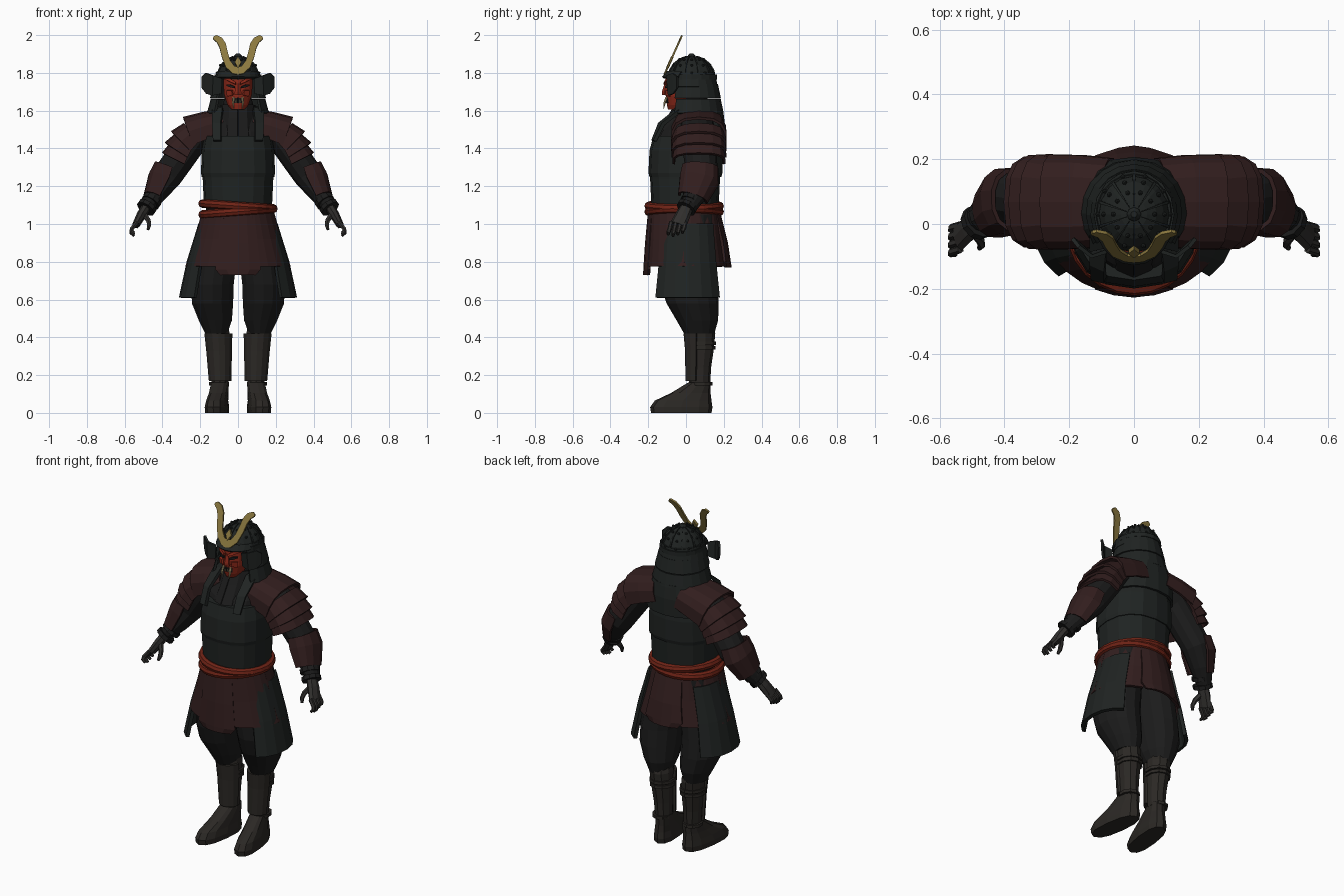
import bpy, bmesh
from math import sin, cos, pi, radians
from mathutils import Vector

COL = dict(iron=(.014, .017, .016), cloth=(.011, .011, .011), leather=(.032, .013, .013), boot=(.024, .021, .018),
           hand=(.03, .028, .026), red=(.26, .022, .01), rope=(.16, .017, .008), gold=(.26, .19, .05), bone=(.5, .4, .2))
MAT = {}
for k, c in COL.items():
    MAT[k] = bpy.data.materials.new(k)
    MAT[k].diffuse_color = (*c, 1)


def finish(name, bm, mat, th=0, mirror=False):
    bmesh.ops.recalc_face_normals(bm, faces=bm.faces)
    me = bpy.data.meshes.new(name)
    bm.to_mesh(me)
    bm.free()
    me.materials.append(MAT[mat])
    ob = bpy.data.objects.new(name, me)
    bpy.context.collection.objects.link(ob)
    if th:
        m = ob.modifiers.new('thick', 'SOLIDIFY')
        m.thickness, m.offset = th, 0
    if mirror:
        ob.modifiers.new('mirror', 'MIRROR')
    return ob


def loft(name, rings, mat, n=12, arc=None, p=1, th=.014, mirror=False, follow=False):
    """Skin rings (x, y, z, rx, ry); arc = angle range from the front for open shells."""
    bm = bmesh.new()
    C = [Vector(r[:3]) for r in rings]
    a0, a1 = arc or (0, 360)
    cnt = n + 1 if arc else n
    rows = []
    for i, r in enumerate(rings):
        t = (C[min(i + 1, len(C) - 1)] - C[max(i - 1, 0)]).normalized() if follow else Vector((0, 0, 1))
        u = Vector((0, 1, 0))
        u = (u - t * u.dot(t)).normalized()
        v = u.cross(t)
        row = []
        for j in range(cnt):
            a = radians(a0 + (a1 - a0) * j / n)
            s, c = sin(a), cos(a)
            s, c = [abs(q) ** p * (1 if q > 0 else -1) for q in (s, c)]
            row.append(bm.verts.new(C[i] + v * r[3] * s - u * r[4] * c))
        rows.append(row)
    for A, B in zip(rows, rows[1:]):
        for j in range(n):
            k = (j + 1) % cnt
            bm.faces.new((A[j], A[k], B[k], B[j]))
    if not arc:
        bm.faces.new(rows[0])
        bm.faces.new(rows[-1])
    return finish(name, bm, mat, th if arc else 0, mirror)


def strip(name, pairs, mat, th=.012, mirror=True):
    """Flat plate made of quads between successive point pairs."""
    bm = bmesh.new()
    P = [(bm.verts.new(a), bm.verts.new(b)) for a, b in pairs]
    for (a, b), (c, d) in zip(P, P[1:]):
        bm.faces.new((a, b, d, c))
    return finish(name, bm, mat, th, mirror)


# boots with straps
foot = loft('foot', [(.1, -.025, 0, .058, .16), (.1, -.025, .03, .06, .165), (.1, -.015, .065, .054, .15),
                     (.097, .025, .105, .05, .105), (.095, .07, .16, .047, .06)], 'boot', 12, p=.8, mirror=True)
for v in foot.data.vertices:
    v.co.x -= .12 * (v.co.y - .07)
loft('shin', [(.095, .072, .14, .046, .055), (.097, .075, .24, .052, .058), (.1, .08, .33, .06, .066),
              (.105, .08, .42, .064, .075), (.108, .075, .45, .06, .07)], 'boot', 10, mirror=True)
for z, rx, ry in ((.145, .055, .062), (.335, .07, .078), (.36, .071, .08)):
    loft('boot_strap', [(.1, .078, z, rx, ry), (.1, .078, z + .018, rx, ry)], 'boot', 10, mirror=True)
loft('shin_guard', [(.095, .07, .17, .055, .066), (.1, .075, .33, .064, .073), (.104, .078, .42, .07, .084)],
     'boot', 6, (-75, 75), mirror=True)

# baggy trousers
loft('trouser_leg', [(.115, .07, .42, .06, .08), (.12, .06, .49, .09, .11), (.135, .035, .58, .112, .138),
                     (.135, .015, .68, .115, .15), (.115, 0, .85, .115, .155), (.09, 0, 1.05, .1, .15)],
     'cloth', 14, mirror=True)

# thigh guards and skirt panels
loft('thigh_guard', [(0, .005, 1.0, .2, .17), (0, .005, .8, .262, .19), (0, .005, .61, .303, .215)],
     'iron', 6, (45, 138), p=.85, th=.02, mirror=True)
WAIST = (0, -.01, 1.06, .185, .185)
for nm, arc, zb, grow in (('front', (-27, 27), .73, 0), ('back', (153, 207), .77, .015)):
    loft(nm + '_skirt_panel', [WAIST, (0, -.005, .9, .225, .205 + grow), (0, -.002, zb + .03, .262, .217 + grow),
                               (0, 0, zb, .2, .22 + grow)], 'leather', 4, arc)
for nm, arc in (('side_front', (22, 88)), ('side_rear', (86, 158))):
    loft(nm + '_skirt_panel', [WAIST, (0, -.005, .92, .225, .198), (0, 0, .775, .272, .215)],
         'leather', 5, arc, mirror=True)

# twisted rope belt
for tilt, z in ((.07, 1.095), (-.08, 1.065)):
    bpy.ops.mesh.primitive_torus_add(location=(0, -.01, z), rotation=(0, tilt, 0), major_segments=24,
                                     minor_segments=8, major_radius=.188, minor_radius=.023)
    ob = bpy.context.object
    ob.name = 'belt_rope'
    ob.data.materials.append(MAT['rope'])

# torso, breastplate, back plate
loft('torso', [(0, 0, 1.03, .17, .17), (0, 0, 1.4, .175, .175), (0, .02, 1.49, .17, .155), (0, .055, 1.565, .14, .12),
               (0, .055, 1.62, .085, .085), (0, .03, 1.7, .06, .06)], 'cloth', 16)
loft('lower_breastplate', [(0, -.005, 1.09, .18, .178), (0, -.005, 1.24, .187, .185), (0, -.005, 1.29, .192, .188)],
     'iron', 16, p=.85)
loft('upper_breastplate', [(0, -.003, 1.25, .192, .19), (0, -.003, 1.27, .196, .196), (0, 0, 1.39, .192, .193),
                           (0, .005, 1.465, .178, .178)], 'iron', 16, p=.85)
loft('back_plate', [(0, .01, 1.42, .19, .19), (0, .03, 1.52, .18, .17), (0, .05, 1.6, .14, .14)],
     'iron', 8, (95, 265), p=.85)
strip('shoulder_strap', [((.09, -.175, 1.44), (.13, -.165, 1.44)), ((.09, -.14, 1.53), (.135, -.12, 1.53)),
                         ((.08, -.04, 1.61), (.135, -.03, 1.6)), ((.08, .1, 1.62), (.14, .1, 1.6))], 'iron', .02)
loft('collar', [(0, .0, 1.46, .1, .16), (0, .03, 1.56, .09, .125), (0, .04, 1.63, .085, .095)], 'cloth', 12, (0, 360))

# layered shoulder guards
TIERS = [[(.07, .068, 1.51, .095, .13), (.16, .068, 1.485, .105, .14), (.25, .068, 1.452, .115, .142)],
         [(.22, .068, 1.465, .09, .13), (.275, .068, 1.41, .107, .143)],
         [(.25, .068, 1.44, .08, .13), (.295, .068, 1.37, .105, .141)],
         [(.275, .068, 1.4, .08, .125), (.31, .068, 1.33, .097, .136)]]
for rings in TIERS:
    loft('shoulder_guard_tier', rings, 'leather', 8, (-192, 12), p=.75, mirror=True, follow=True)

# arms
loft('sleeve', [(.14, .06, 1.52, .07, .09), (.22, .065, 1.47, .08, .09), (.3, .075, 1.36, .08, .088),
                (.37, .085, 1.26, .078, .085), (.43, .055, 1.17, .06, .07), (.485, .015, 1.09, .038, .042)],
     'cloth', 12, mirror=True, follow=True)
loft('forearm_guard', [(.365, .075, 1.3, .075, .092), (.39, .07, 1.235, .083, .1), (.435, .035, 1.135, .062, .075)],
     'leather', 7, (-190, 10), p=.85, mirror=True, follow=True)
for k in (0, 1):
    x = .452 + k * .025
    loft('wrist_cuff', [(x, .03 - k * .02, 1.13 - k * .033, .054, .055),
                        (x + .012, .02 - k * .02, 1.113 - k * .033, .054, .055)],
         'cloth', 10, mirror=True, follow=True)
loft('palm', [(.485, .005, 1.09, .026, .034), (.51, -.015, 1.05, .026, .04), (.54, -.042, .995, .02, .044)],
     'hand', 8, mirror=True, follow=True)
for k in range(4):
    y = -.078 + .025 * k
    d = .008 * abs(k - 1)
    loft('finger', [(.535, y, 1.01, .012, .012), (.562, y - .008, .975, .012, .012),
                    (.565, y - .014, .952 + d, .011, .011), (.55, y - .016, .937 + d, .008, .008)],
         'hand', 6, mirror=True, follow=True)
loft('thumb', [(.495, -.025, 1.05, .016, .016), (.475, -.05, 1.02, .014, .014), (.47, -.065, .995, .012, .012),
               (.477, -.075, .97, .008, .008)], 'hand', 6, mirror=True, follow=True)

# face mask
loft('face_mask', [(0, -.05, 1.605, .035, .045), (0, -.035, 1.63, .056, .066), (0, -.03, 1.68, .074, .076),
                   (0, -.025, 1.72, .078, .078), (0, -.025, 1.8, .078, .076)], 'red', 14)
loft('nose', [(0, -.1, 1.682, .022, .026), (0, -.1, 1.7, .02, .028), (0, -.095, 1.745, .009, .018)], 'red', 6)
strip('eye', [((.018, -.106, 1.728), (.018, -.106, 1.72)), ((.036, -.1, 1.737), (.036, -.1, 1.722)),
              ((.058, -.083, 1.738), (.058, -.083, 1.732))], 'cloth')
strip('brow', [((.012, -.108, 1.75), (.012, -.112, 1.738)), ((.038, -.099, 1.768), (.038, -.104, 1.75)),
               ((.066, -.074, 1.772), (.066, -.077, 1.764))], 'red', .018)
strip('cheek', [((.03, -.102, 1.708), (.026, -.104, 1.682)), ((.058, -.085, 1.708), (.054, -.083, 1.675))], 'red', .016)
strip('mouth', [((0, -.108, 1.668), (0, -.104, 1.642)), ((.03, -.094, 1.664), (.028, -.093, 1.642))], 'cloth', .008)
loft('fang', [(.023, -.103, 1.672, .006, .006), (.026, -.114, 1.64, .006, .006), (.022, -.118, 1.61, .001, .001)],
     'bone', 6, mirror=True)
loft('small_fang', [(.01, -.106, 1.643, .004, .004), (.01, -.111, 1.66, .001, .001)], 'bone', 5, mirror=True)

# helmet bowl, ridges, rivets
CY = .03


def dome(a, e, k=1.0):
    return Vector((.112 * k * cos(e) * sin(a), CY - .122 * k * cos(e) * cos(a), 1.775 + .113 * k * sin(e)))


loft('helmet_bowl', [(0, CY, 1.775 + .113 * sin(e), .112 * cos(e), .122 * cos(e))
                     for e in (0, .3, .6, .9, 1.2, 1.45)], 'iron', 16)
bm = bmesh.new()
for j in range(10):
    a = 2 * pi * (j + .5) / 10
    for e in (.22, .6, .98):
        g = bmesh.ops.create_icosphere(bm, subdivisions=1, radius=.008)
        bmesh.ops.translate(bm, verts=g['verts'], vec=dome(a, e, 1.02))
finish('helmet_rivets', bm, 'iron')
for j in range(10):
    a = 2 * pi * j / 10
    strip('helmet_rib', [(dome(a - .04, e, 1.015), dome(a + .04, e, 1.015)) for e in (0, .35, .7, 1.05, 1.35)],
          'iron', .008, False)
loft('helmet_knob', [(0, CY, 1.88, .024, .024), (0, CY, 1.892, .02, .02), (0, CY, 1.902, .01, .01)], 'iron', 8)
loft('helmet_band', [(0, CY, 1.765, .118, .128), (0, CY, 1.79, .117, .127)], 'iron', 16, (0, 360))
loft('helmet_peak', [(0, CY, 1.805, .108, .125), (0, CY - .01, 1.775, .118, .142)], 'iron', 8, (-65, 65))

# neck guard tiers and side wings
for z, rx, ry, cy in ((1.725, .128, .132, .03), (1.665, .142, .143, .035), (1.585, .158, .153, .04)):
    loft('neck_guard_tier', [(0, cy, z + .075, rx - .02, ry - .016), (0, cy, z, rx, ry)], 'iron', 14, (50, 310))
strip('helmet_wing', [((.085, -.085, 1.77), (.09, -.08, 1.69)), ((.13, -.1, 1.785), (.135, -.09, 1.68)),
                      ((.17, -.07, 1.8), (.165, -.065, 1.69)), ((.19, -.045, 1.78), (.188, -.045, 1.72))], 'iron')


# golden crest horns, tilted back
def crest(x, z):
    return (x, -.115 + (z - 1.79) * .45, z)


HORN = [((0, 1.83), (0, 1.79)), ((.02, 1.835), (.028, 1.795)), ((.042, 1.865), (.065, 1.83)),
        ((.055, 1.91), (.086, 1.885)), ((.065, 1.955), (.098, 1.935)), ((.085, 1.985), (.112, 1.962)),
        ((.115, 1.998), (.128, 1.975)), ((.128, 1.992), (.133, 1.982))]
strip('crest_horn', [(crest(*a), crest(*b)) for a, b in HORN], 'gold', .01)
strip('crest_badge', [(crest(0, 1.885), crest(0, 1.825)), (crest(.017, 1.857), crest(.017, 1.853))], 'gold', .014)
